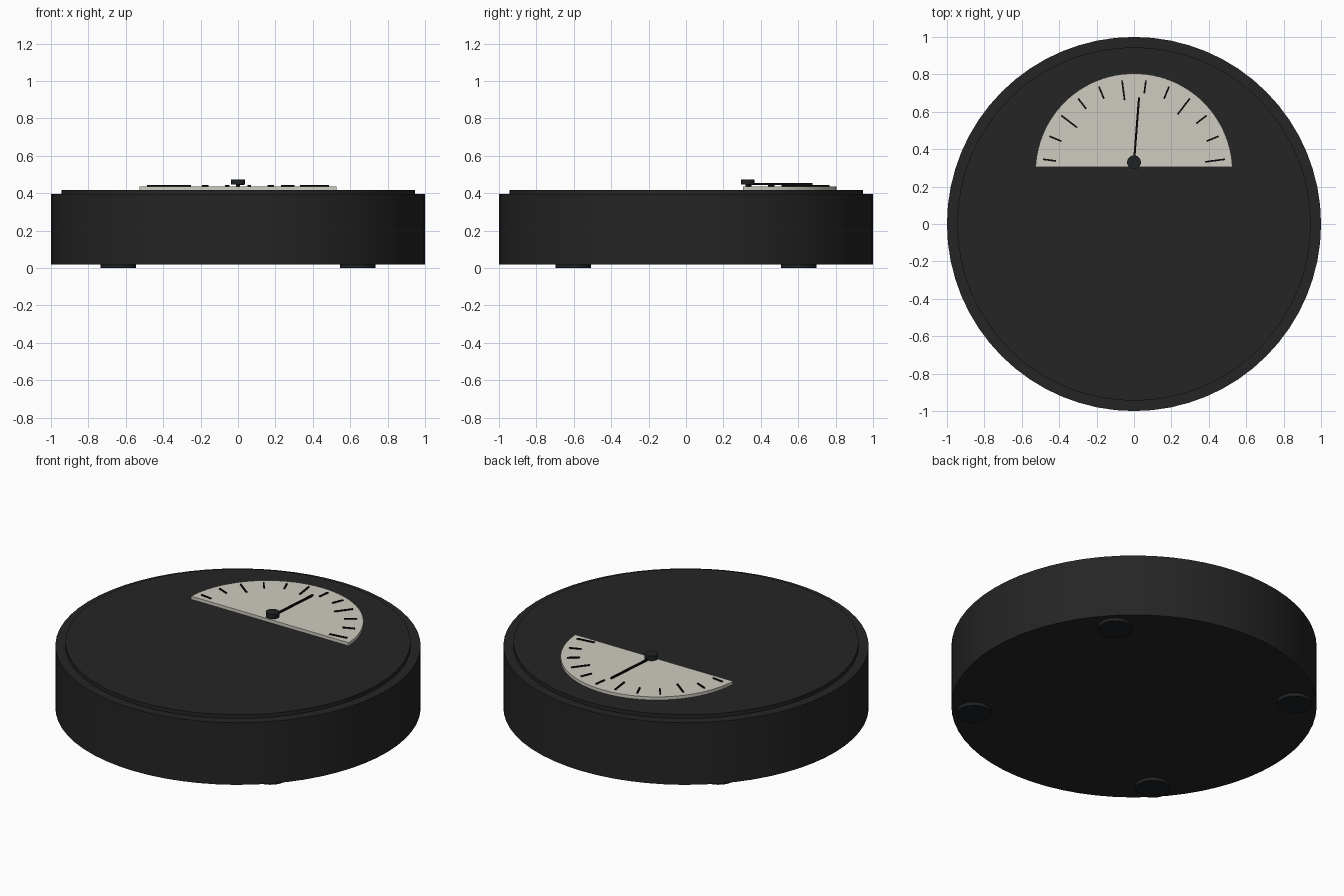
import bpy, bmesh, math
from mathutils import Matrix, Vector

if "Cube" in bpy.data.objects:
    bpy.data.objects.remove(bpy.data.objects["Cube"], do_unlink=True)


def material(name, rgb):
    m = bpy.data.materials.new(name)
    m.use_nodes = True
    color = (*rgb, 1)
    m.diffuse_color = color
    m.node_tree.nodes["Principled BSDF"].inputs["Base Color"].default_value = color
    return m


CASE = material("charcoal", (0.018, 0.018, 0.018))
FACE = material("warm ivory", (0.62, 0.60, 0.53))
INK = material("black", (0.003, 0.003, 0.003))
RUBBER = material("dark slate", (0.013, 0.015, 0.017))


def finish(name, bm, mat, smooth=False):
    bmesh.ops.recalc_face_normals(bm, faces=bm.faces)
    mesh = bpy.data.meshes.new(name)
    bm.to_mesh(mesh)
    bm.free()
    mesh.materials.append(mat)
    ob = bpy.data.objects.new(name, mesh)
    bpy.context.collection.objects.link(ob)
    if smooth:
        bpy.ops.object.select_all(action='DESELECT')
        ob.select_set(True)
        bpy.context.view_layer.objects.active = ob
        bpy.ops.object.shade_smooth_by_angle(angle=math.radians(30))
    return ob


def disc(name, x, y, radius, z0, z1, sides, mat):
    bm = bmesh.new()
    bmesh.ops.create_cone(bm, cap_ends=True, segments=sides, radius1=radius,
                          radius2=radius, depth=z1 - z0,
                          matrix=Matrix.Translation((x, y, (z0 + z1) / 2)))
    return finish(name, bm, mat, True)


def bar(name, start, end, width, z0, z1, mat):
    a, b = Vector(start), Vector(end)
    d = b - a
    mid = (a + b) / 2
    bm = bmesh.new()
    bmesh.ops.create_cube(bm, size=1, matrix=(
        Matrix.Translation((mid.x, mid.y, (z0 + z1) / 2))
        @ Matrix.Rotation(math.atan2(d.y, d.x), 4, 'Z')
        @ Matrix.Diagonal((d.length, width, z1 - z0, 1))))
    return finish(name, bm, mat)


# Case, raised platform and feet
disc("case", 0, 0, 1, 0.02, 0.395, 64, CASE)
disc("platform", 0, 0, 0.945, 0.39, 0.418, 64, CASE)
for sx, side in ((-1, "right"), (1, "left")):
    for sy, end in ((-1, "front"), (1, "back")):
        disc(f"{end}_{side}_foot", sx * 0.64, sy * 0.603, 0.095, 0, 0.025, 32, RUBBER)

# Dial plate: a circle cut by a straight lower edge
CENTER, RADIUS, EDGE = 0.278, 0.527, 0.304
low = math.asin((EDGE - CENTER) / RADIUS)
bm = bmesh.new()
steps = 48
rim = []
for i in range(steps + 1):
    a = low + (math.pi - 2 * low) * i / steps
    rim.append(bm.verts.new((RADIUS * math.cos(a), CENTER + RADIUS * math.sin(a), 0.415)))
base = bm.faces.new(rim)
top = bmesh.ops.extrude_face_region(bm, geom=[base], use_keep_orig=True)["geom"]
bmesh.ops.translate(bm, vec=(0, 0, 0.022),
                    verts=[g for g in top if isinstance(g, bmesh.types.BMVert)])
finish("dial_plate", bm, FACE, True)

# Scale marks, every third one longer
for i in range(12):
    a = math.radians(172.5 - 15 * i)
    inner = 0.383 if i % 3 == 2 else 0.42
    ray = Vector((math.cos(a), math.sin(a)))
    origin = Vector((0, 0.282))
    bar(f"scale_mark_{i + 1}", origin + ray * inner, origin + ray * 0.49,
        0.009, 0.436, 0.443, INK)

# Needle and its hub
bar("needle", (0, 0.33), (0.027, 0.677), 0.011, 0.445, 0.454, INK)
disc("needle_pin", 0, 0.33, 0.012, 0.43, 0.45, 16, INK)
disc("needle_hub", 0, 0.33, 0.037, 0.446, 0.474, 32, RUBBER)
